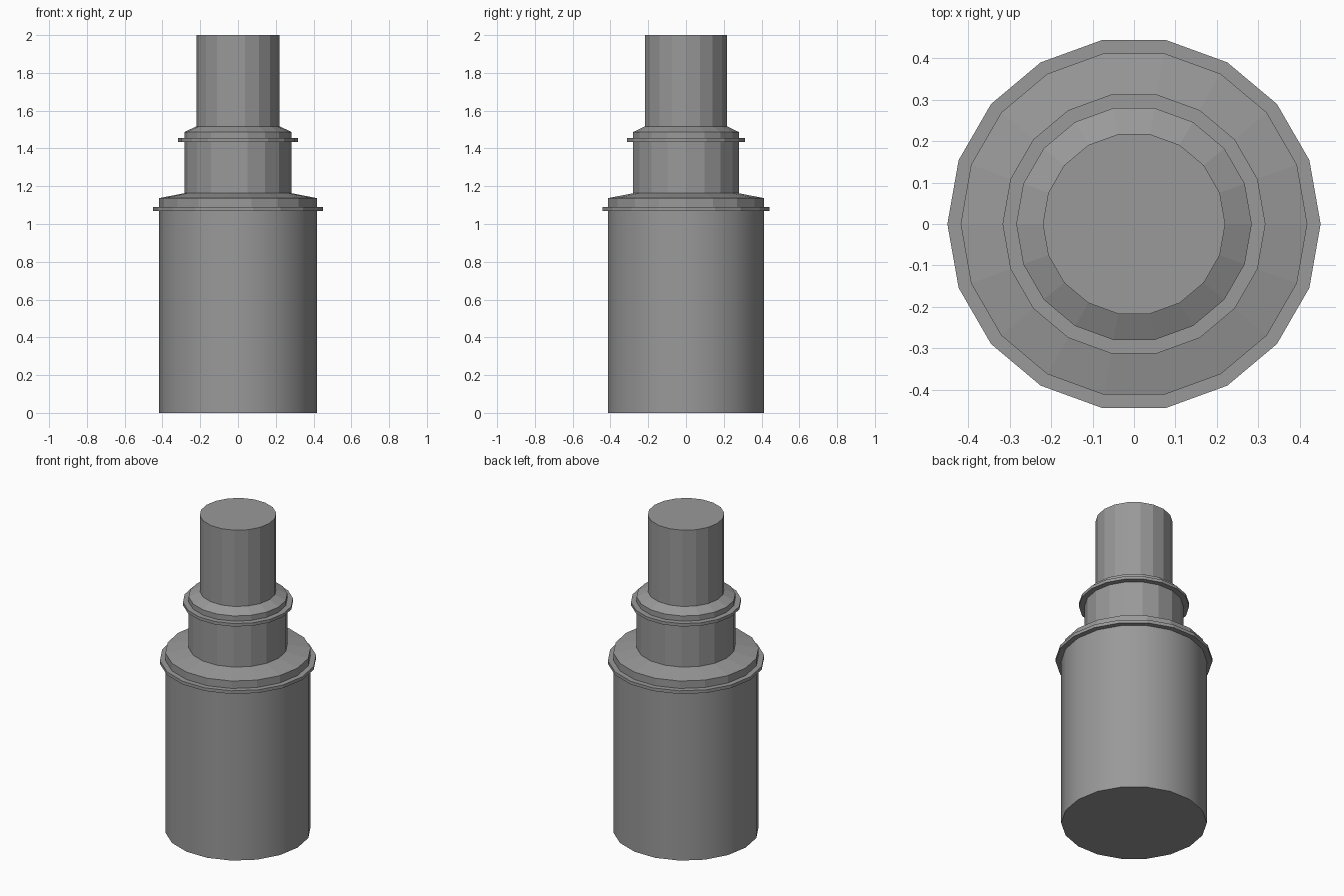
import bpy, bmesh, math

if "Cube" in bpy.data.objects:
    bpy.data.objects.remove(bpy.data.objects["Cube"])

SIDES = 18

# Dark grey shared by every part
grey = bpy.data.materials.new("dark_grey")
grey.diffuse_color = (0.32, 0.32, 0.32, 1)
grey.use_nodes = True
grey.node_tree.nodes["Principled BSDF"].inputs["Base Color"].default_value = grey.diffuse_color


def lathe(name, profile, smooth=False):
    """Spin an (r, z) profile around z; points with r = 0 become flat caps."""
    bm = bmesh.new()
    rings = []
    for r, z in profile:
        rings.append([bm.verts.new((r * math.cos(2 * math.pi * i / SIDES),
                                    r * math.sin(2 * math.pi * i / SIDES), z))
                      for i in range(SIDES)] if r else None)
    for a, b in zip(rings, rings[1:]):
        if a is None:
            bm.faces.new(b[::-1])
        elif b is None:
            bm.faces.new(a)
        else:
            for i in range(SIDES):
                j = (i + 1) % SIDES
                f = bm.faces.new((a[i], a[j], b[j], b[i]))
                f.smooth = smooth
    mesh = bpy.data.meshes.new(name)
    bm.to_mesh(mesh)
    bm.free()
    mesh.materials.append(grey)
    obj = bpy.data.objects.new(name, mesh)
    bpy.context.collection.objects.link(obj)
    return obj


R1, R2, R3 = 0.418, 0.284, 0.22   # body, neck and top tube radii

# Large smooth body with closed bottom
lathe("lower_body", [(0, 0), (R1, 0), (R1, 1.07)], smooth=True)

# Thin projecting rings
lathe("lower_flange", [(R1, 1.07), (0.45, 1.07), (0.45, 1.09), (R1, 1.09)])
lathe("upper_flange", [(R2, 1.435), (0.317, 1.435), (0.317, 1.454), (R2, 1.454)])

# Shoulders sloping in to the next tube
lathe("lower_shoulder", [(R1, 1.09), (R1, 1.137), (R2, 1.163)])
lathe("upper_shoulder", [(R2, 1.454), (R2, 1.487), (R3, 1.517)])

# Middle neck and closed top tube
lathe("middle_neck", [(R2, 1.163), (R2, 1.435)])
lathe("top_tube", [(R3, 1.517), (R3, 2.0), (0, 2.0)])
